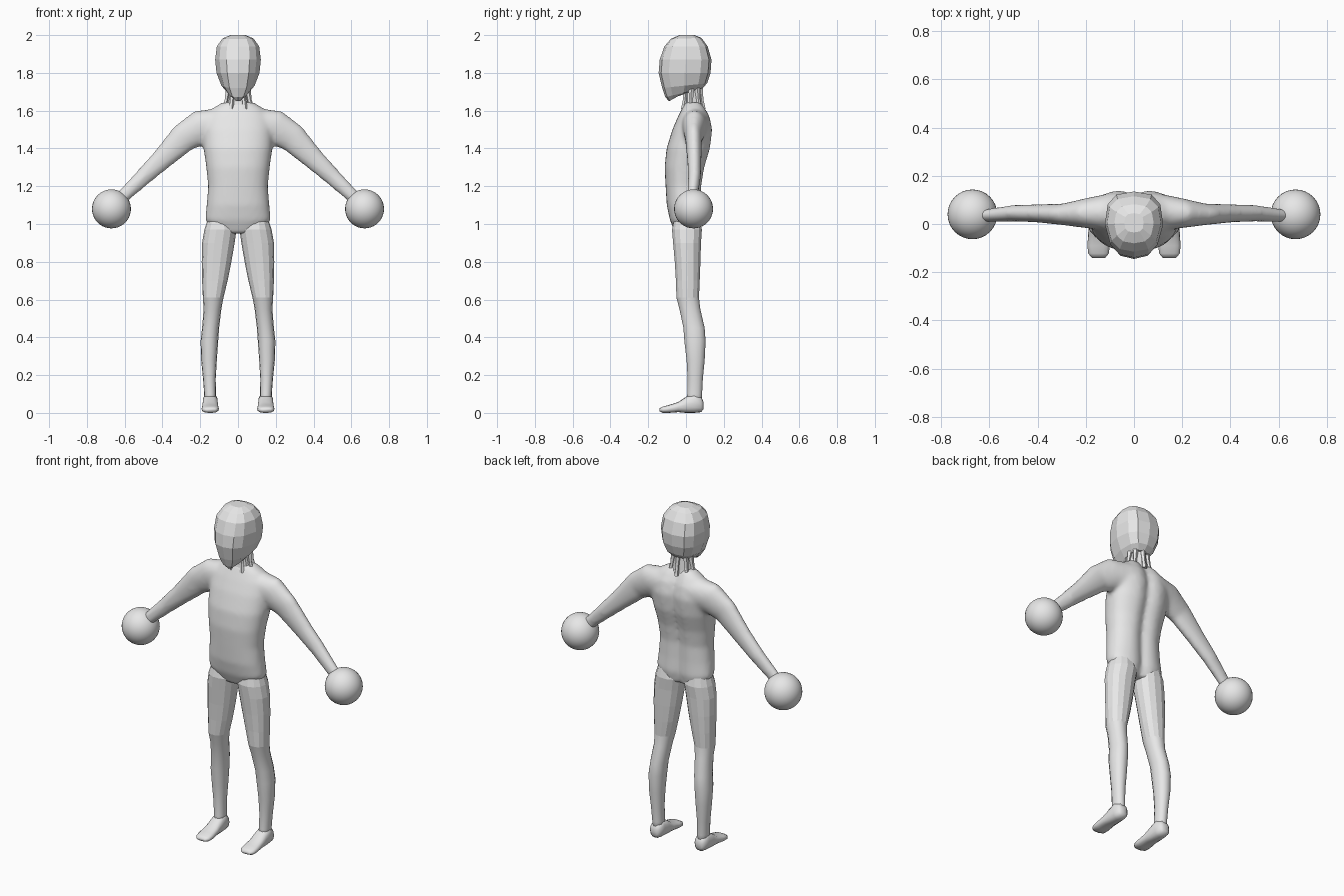
import bpy, bmesh, math
from mathutils import Vector

cube = bpy.data.objects.get("Cube")
if cube:
    bpy.data.objects.remove(cube, do_unlink=True)

grey = bpy.data.materials.new("plain_grey")
grey.use_nodes = True
grey.diffuse_color = (0.8, 0.8, 0.8, 1)
grey.node_tree.nodes["Principled BSDF"].inputs["Base Color"].default_value = (0.8, 0.8, 0.8, 1)


def loft(bm, rings, sides=16, power=1.0):
    """Skin a run of (centre, u, v) cross-sections and cap both ends."""
    def bend(t):
        return math.copysign(abs(t) ** power, t) if abs(t) > 1e-6 else 0
    loops = []
    for c, u, v in rings:
        angles = [2 * math.pi * i / sides for i in range(sides)]
        loops.append([bm.verts.new(c + u * bend(math.cos(a)) + v * bend(math.sin(a))) for a in angles])
    for a, b in zip(loops, loops[1:]):
        for i in range(sides):
            j = (i + 1) % sides
            bm.faces.new((a[i], a[j], b[j], b[i]))
    bm.faces.new(loops[0][::-1])
    bm.faces.new(loops[-1])
    return [v for loop in loops for v in loop]


def slab(z, x0, x1, y0, y1, dz=0):
    """Horizontal cross-section from its extents; dz raises the back."""
    return (Vector(((x0 + x1) / 2, (y0 + y1) / 2, z + dz / 2)),
            Vector(((x1 - x0) / 2, 0, 0)), Vector((0, (y1 - y0) / 2, dz / 2)))


def finish(name, bm, smooth=lambda f: True, mirror=False):
    bmesh.ops.recalc_face_normals(bm, faces=bm.faces[:])
    for f in bm.faces:
        f.smooth = smooth(f)
    mesh = bpy.data.meshes.new(name)
    bm.to_mesh(mesh)
    bm.free()
    mesh.materials.append(grey)
    ob = bpy.data.objects.new(name, mesh)
    bpy.context.collection.objects.link(ob)
    if mirror:
        ob.modifiers.new("mirror", 'MIRROR').use_mirror_merge = False
    return ob


# Torso: z, half width, front y, back y
bm = bmesh.new()
torso = [(0.95, .12, -.055, .075), (1.02, .174, -.085, .09), (1.1, .166, -.102, .087),
         (1.2, .158, -.108, .087), (1.3, .168, -.113, .103), (1.4, .182, -.103, .133),
         (1.5, .185, -.072, .145), (1.57, .17, -.042, .13), (1.615, .13, -.02, .105),
         (1.645, .08, -.005, .085)]
for v in loft(bm, [slab(z, -w, w, f, b) for z, w, f, b in torso], 40, 0.85):
    if v.co.y > 0.04:  # spine groove
        v.co.y -= 0.025 * math.exp(-(v.co.x / 0.035) ** 2)

# Arms: x, z, y, half thickness, half depth
arm = [(.09, 1.53, .05, .085, .08), (.2, 1.51, .045, .093, .062), (.29, 1.455, .04, .078, .045),
       (.4, 1.345, .044, .058, .038), (.5, 1.25, .045, .046, .034), (.6, 1.155, .036, .037, .028),
       (.645, 1.11, .036, .033, .025)]
for side in (1, -1):
    rings = []
    for i, (x, z, y, h, d) in enumerate(arm):
        a, b = arm[max(i - 1, 0)], arm[min(i + 1, len(arm) - 1)]
        across = Vector((a[1] - b[1], 0, b[0] - a[0])).normalized() * h
        across.x *= side
        rings.append((Vector((x * side, y, z)), across, Vector((0, d, 0))))
    loft(bm, rings, 20)
body = finish("torso_and_arms", bm)
remesh = body.modifiers.new("blend", 'REMESH')
remesh.mode = 'VOXEL'
remesh.voxel_size = 0.011
remesh.use_smooth_shade = True
relax = body.modifiers.new("relax", 'SMOOTH')
relax.factor = 0.5
relax.iterations = 10

# Legs: z, inner x, outer x, front y, back y; faceted thighs, smooth shins
leg = [(1.04, .03, .155, -.06, .07), (.97, .008, .178, -.076, .086), (.9, .018, .19, -.07, .081),
       (.8, .035, .192, -.061, .078), (.7, .055, .19, -.055, .074), (.61, .077, .186, -.052, .07),
       (.55, .088, .182, -.036, .077), (.45, .1, .19, -.015, .1), (.38, .105, .198, -.01, .105),
       (.28, .112, .195, .002, .1), (.18, .118, .185, .008, .09), (.1, .117, .179, .006, .086),
       (.03, .115, .178, .0, .085)]
bm = bmesh.new()
loft(bm, [slab(*r) for r in leg], 14, 0.92)
finish("legs", bm, lambda f: f.calc_center_median().z < 0.6, mirror=True)

# Feet: y, half width, bottom z, top z
foot = [(.092, .02, .02, .06), (.08, .034, .004, .085), (.045, .04, 0, .105), (.0, .041, 0, .085),
        (-.04, .043, .004, .058), (-.09, .046, 0, .042), (-.122, .043, 0, .034), (-.14, .028, .008, .024)]
bm = bmesh.new()
loft(bm, [(Vector((.147, y, (lo + hi) / 2)), Vector((w, 0, 0)), Vector((0, 0, (hi - lo) / 2)))
          for y, w, lo, hi in foot], 16, 0.8)
finish("feet", bm, mirror=True)

# Ball hands
for name, side in (("left_hand", 1), ("right_hand", -1)):
    bm = bmesh.new()
    bmesh.ops.create_uvsphere(bm, u_segments=32, v_segments=20, radius=0.103)
    bmesh.ops.translate(bm, verts=bm.verts[:], vec=(0.67 * side, 0.04, 1.08))
    finish(name, bm)

# Neck with loose cords around it
bm = bmesh.new()
loft(bm, [slab(1.6, -.075, .075, -.02, .09), slab(1.645, -.06, .06, -.01, .082),
          slab(1.69, -.05, .05, -.01, .078), slab(1.75, -.05, .05, -.02, .07)], 10)
for i in range(7):
    a = math.radians(-60 + 50 * i)
    out = Vector((math.cos(a), 0.75 * math.sin(a), 0))
    base = Vector((0, .035, 0))
    loft(bm, [(base + out * r + Vector((0, 0, z)), Vector((t, 0, 0)), Vector((0, t, 0)))
              for r, z, t in ((.074, 1.61, .014), (.062, 1.66, .011), (.052, 1.72, .016))], 5)
finish("neck", bm, lambda f: False)

# Faceted head: front z, half width, front y, back y, rise towards the back
head = [(1.65, .022, -.09, .0, .05), (1.672, .055, -.11, .085, .045), (1.72, .088, -.126, .112, .025),
        (1.8, .114, -.145, .13, 0), (1.87, .121, -.139, .135, 0), (1.94, .112, -.115, .115, 0),
        (1.98, .082, -.08, .082, .005), (2.0, .04, -.035, .045, 0)]
bm = bmesh.new()
for v in loft(bm, [slab(z, -w, w, f, b, dz) for z, w, f, b, dz in head], 12, 0.72):
    if v.co.y < -0.02:  # narrower face
        v.co.x *= 1 + 1.6 * (v.co.y + 0.02)
finish("head", bm, lambda f: False)
